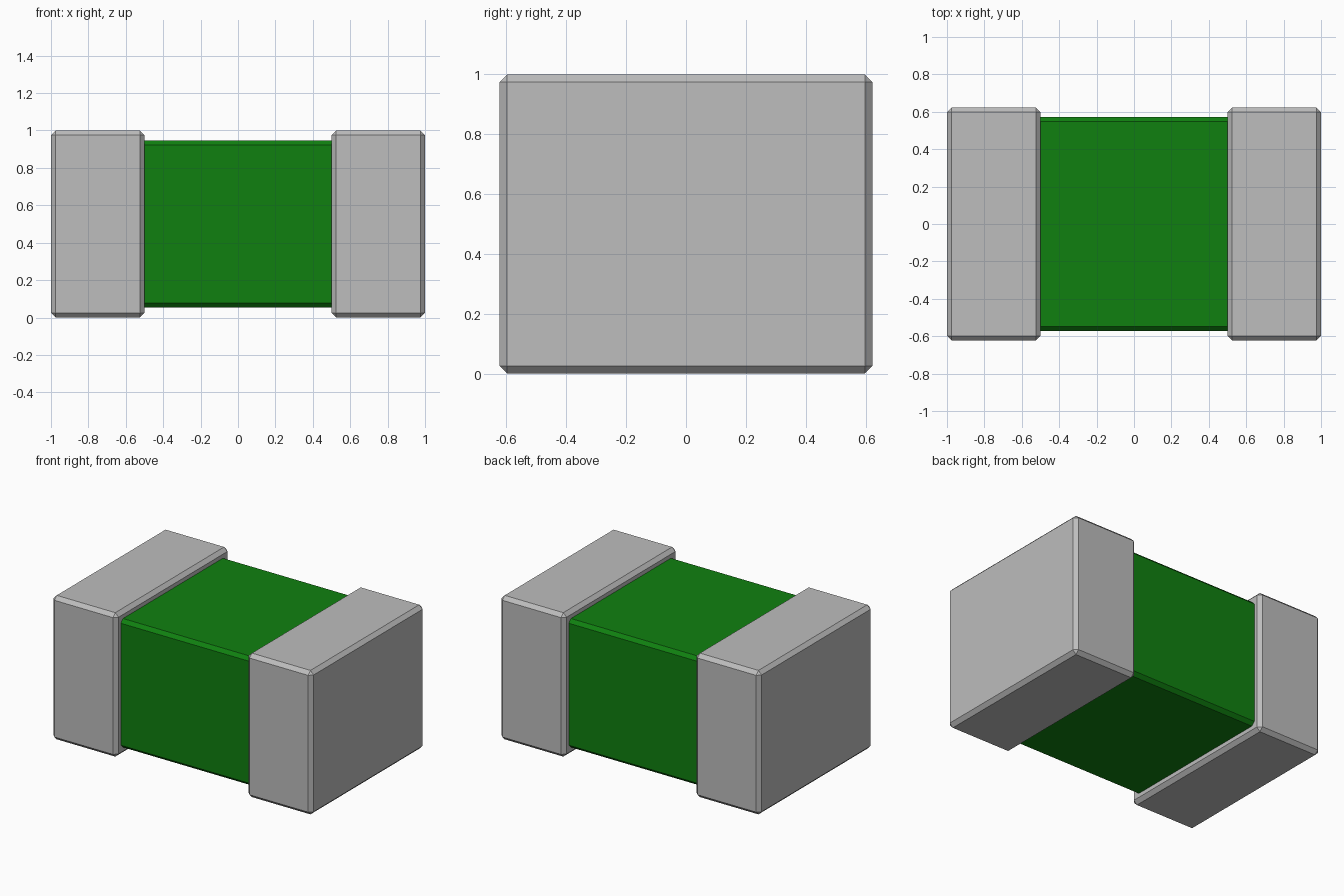
import bpy
import bmesh
from mathutils import Matrix, Vector

old = bpy.data.objects.get("Cube")
if old:
    bpy.data.objects.remove(old, do_unlink=True)


def make_material(name, rgb):
    mat = bpy.data.materials.new(name)
    mat.use_nodes = True
    color = (*rgb, 1.0)
    mat.diffuse_color = color
    mat.node_tree.nodes["Principled BSDF"].inputs["Base Color"].default_value = color
    return mat


def chamfered_box(name, center, size, chamfer, mat, along_x_only=False):
    """Box with flat single-segment chamfers on all edges, or only those along x."""
    bm = bmesh.new()
    bmesh.ops.create_cube(bm, size=1.0, matrix=Matrix.Diagonal((*size, 1.0)))
    edges = [e for e in bm.edges if not along_x_only
             or abs((e.verts[0].co - e.verts[1].co).x) > 1e-4]
    bmesh.ops.bevel(bm, geom=edges, offset=chamfer, offset_type='OFFSET',
                    segments=1, profile=0.5, affect='EDGES')
    bmesh.ops.recalc_face_normals(bm, faces=bm.faces)
    mesh = bpy.data.meshes.new(name)
    bm.to_mesh(mesh)
    bm.free()
    mesh.materials.append(mat)
    obj = bpy.data.objects.new(name, mesh)
    obj.location = Vector(center)
    bpy.context.collection.objects.link(obj)
    return obj


metal = make_material("grey metal", (0.51, 0.51, 0.51))
green = make_material("green ceramic", (0.005, 0.216, 0.005))

# Ceramic body, its ends tucked inside the caps
chamfered_box("body", (0, 0, 0.5), (1.04, 1.145, 0.895), 0.024, green, True)

# Metal end caps
for name, side in (("left_end_cap", 1), ("right_end_cap", -1)):
    chamfered_box(name, (side * 0.75, 0, 0.5), (0.5, 1.245, 1.0), 0.025, metal)
